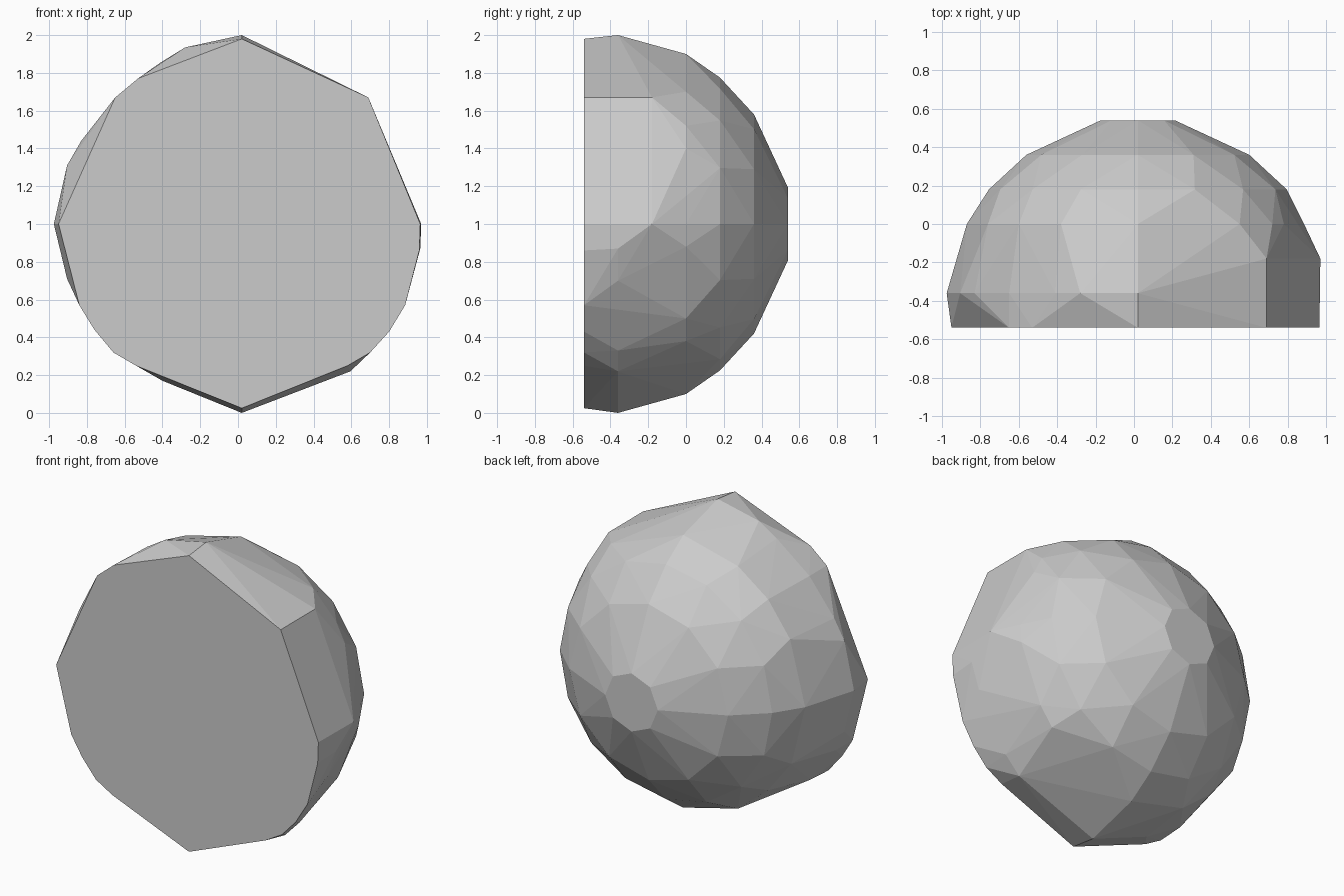
import bpy, bmesh, math

# Slices of the faceted dome, front to back: y -> (x, z) outline
C = 0.02  # x of the dome axis
slices = {
    -0.54: [(C, 1.98), (0.69, 1.67), (0.965, 1.0), (0.96, 0.86), (0.885, 0.57),
            (0.80, 0.43), (0.70, 0.32), (0.58, 0.25), (C, 0.025), (-0.54, 0.25),
            (-0.66, 0.32), (-0.76, 0.44), (-0.84, 0.57), (-0.95, 1.0),
            (-0.65, 1.67), (-0.53, 1.77)],
    -0.36: [(C, 2.0), (-0.28, 1.935), (-0.41, 1.855), (-0.65, 1.67), (-0.83, 1.44),
            (-0.905, 1.31), (-0.975, 1.0), (-0.905, 0.71), (-0.84, 0.57),
            (-0.66, 0.33), (-0.40, 0.17), (C, 0.0), (0.595, 0.22), (0.70, 0.33),
            (0.91, 0.70), (0.965, 0.87)],
    -0.18: [(0.69, 1.67), (0.97, 1.0)],
    0.0: [(C, 1.9), (0.55, 1.70), (0.72, 1.52), (0.78, 1.40), (0.885, 1.0),
          (0.88, 0.88), (0.73, 0.50), (0.64, 0.38), (C, 0.10), (-0.38, 0.20),
          (-0.60, 0.38), (-0.77, 0.60), (-0.87, 1.0), (-0.76, 1.42),
          (-0.60, 1.64), (-0.38, 1.80)],
}

# Back slices are near-regular rings: y -> (radius, sides)
rings = {0.18: (0.775, 16), 0.36: (0.58, 12), 0.54: (0.192, 8)}
for y, (r, n) in rings.items():
    slices[y] = [(C + r * math.sin(2 * math.pi * i / n),
                  1.0 + r * math.cos(2 * math.pi * i / n)) for i in range(n)]

# Wrap all slices in one flat-faced skin
bm = bmesh.new()
for y, outline in slices.items():
    for x, z in outline:
        bm.verts.new((x, y, z))
hull = bmesh.ops.convex_hull(bm, input=bm.verts)
loose = [v for v in bm.verts if not v.link_faces]
bmesh.ops.delete(bm, geom=loose, context='VERTS')
bmesh.ops.dissolve_limit(bm, angle_limit=math.radians(1),
                         verts=bm.verts, edges=bm.edges)
bmesh.ops.recalc_face_normals(bm, faces=bm.faces)

mesh = bpy.data.meshes.new("faceted_dome")
bm.to_mesh(mesh)
bm.free()
dome = bpy.data.objects.new("faceted_dome", mesh)
bpy.context.collection.objects.link(dome)
